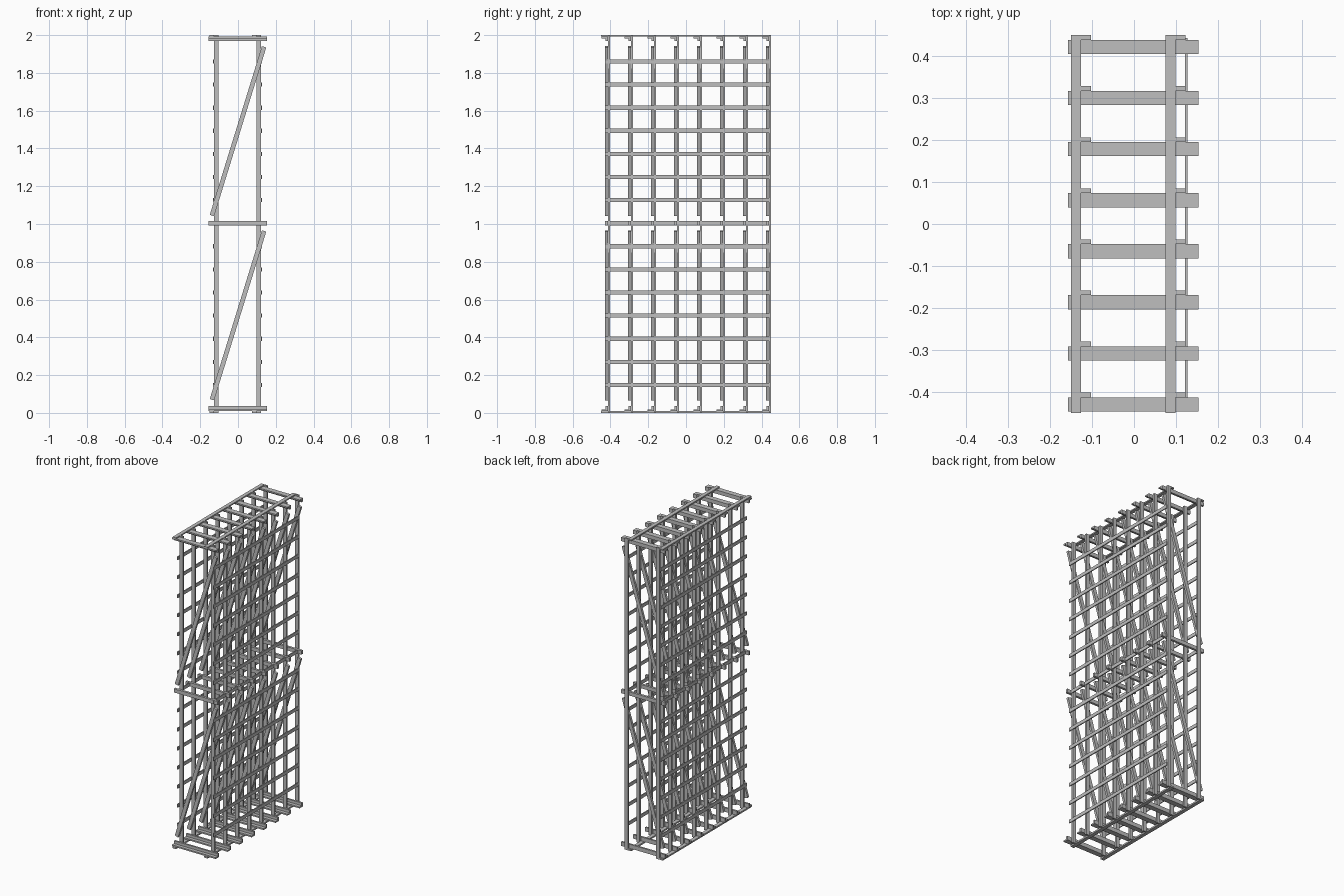
import bpy
from math import atan2, hypot
from mathutils import Matrix, Vector

cube = bpy.data.objects.get("Cube")
if cube:
    bpy.data.objects.remove(cube, do_unlink=True)

steel = bpy.data.materials.new("steel_grey")
steel.use_nodes = True
GREY = (0.52, 0.52, 0.52, 1)
steel.diffuse_color = GREY
steel.node_tree.nodes["Principled BSDF"].inputs["Base Color"].default_value = GREY


def prism(name, profile, axis, start, end):
    """Extrude a closed profile along y or x (profile is in the other two axes)."""
    def place(a, b, t):
        return {"x": (t, a, b), "y": (a, t, b), "z": (a, b, t)}[axis]
    n = len(profile)
    verts = [place(a, b, t) for t in (start, end) for a, b in profile]
    faces = [tuple(range(n))[::-1], tuple(range(n, 2 * n))]
    faces += [(i, (i + 1) % n, n + (i + 1) % n, n + i) for i in range(n)]
    if axis == "y":
        faces = [f[::-1] for f in faces]
    mesh = bpy.data.meshes.new(name)
    mesh.from_pydata(verts, [], faces)
    mesh.materials.append(steel)
    obj = bpy.data.objects.new(name, mesh)
    bpy.context.collection.objects.link(obj)
    return obj


def box(name, x, y, z):
    return prism(name, [(x[0], y[0]), (x[1], y[0]), (x[1], y[1]), (x[0], y[1])],
                 "z", z[0], z[1])


def brace(name, p, q, width, y):
    """Flat bar in the frame plane from p to q, both given as (x, z)."""
    dx, dz = q[0] - p[0], q[1] - p[1]
    half = hypot(dx, dz) / 2
    obj = box(name, (-half, half), (y[0], y[1]), (-width / 2, width / 2))
    centre = Vector(((p[0] + q[0]) / 2, 0, (p[1] + q[1]) / 2))
    obj.data.transform(Matrix.Translation(centre) @ Matrix.Rotation(-atan2(dz, dx), 4, "Y"))


def angle_bar(name, y, outer, inner):
    """Angle section across the frame, with its flange on the outer side."""
    s = 1 if outer > inner else -1
    pts = [(y, outer), (y + 0.034, outer), (y + 0.034, inner),
           (y + 0.022, inner), (y + 0.022, outer - s * 0.009), (y, outer - s * 0.009)]
    if s > 0:
        pts.reverse()
    prism(name, pts, "x", -0.157, 0.154)


POSTS = {"right": (-0.126, -0.102), "left": (0.099, 0.123)}
RAILS = {"right": (-0.150, -0.126), "left": (0.075, 0.099)}
RODS = {"right": (-0.132, -0.126), "left": (0.122, 0.128)}

# Eight identical frames, one behind the other
for i in range(8):
    y = -0.447 + 0.1217 * i
    bar_y = (y + 0.019, y + 0.034)
    for side, x in POSTS.items():
        box(f"{side}_post_{i}", x, (y + 0.034, y + 0.045), (0.0, 2.0))
    angle_bar(f"top_crossbar_{i}", y, 1.992, 1.968)
    angle_bar(f"bottom_crossbar_{i}", y, 0.010, 0.036)
    box(f"middle_crossbar_{i}", (-0.157, 0.154), bar_y, (0.991, 1.015))
    for tier, z in (("lower", 0.07), ("upper", 1.045)):
        brace(f"{tier}_diagonal_{i}", (-0.138, z), (0.138, z + 0.893), 0.024, bar_y)

# Flat rails that tie the frames together at top and bottom
for side, x in RAILS.items():
    box(f"{side}_top_rail", x, (-0.45, 0.45), (1.992, 2.0))
    box(f"{side}_bottom_rail", x, (-0.45, 0.45), (0.0, 0.010))

# Thin horizontal slats on both outer sides
for k in range(15):
    z = 0.148 + 0.1223 * k
    for side, x in RODS.items():
        box(f"{side}_slat_{k}", x, (-0.43, 0.443), (z - 0.011, z + 0.011))
